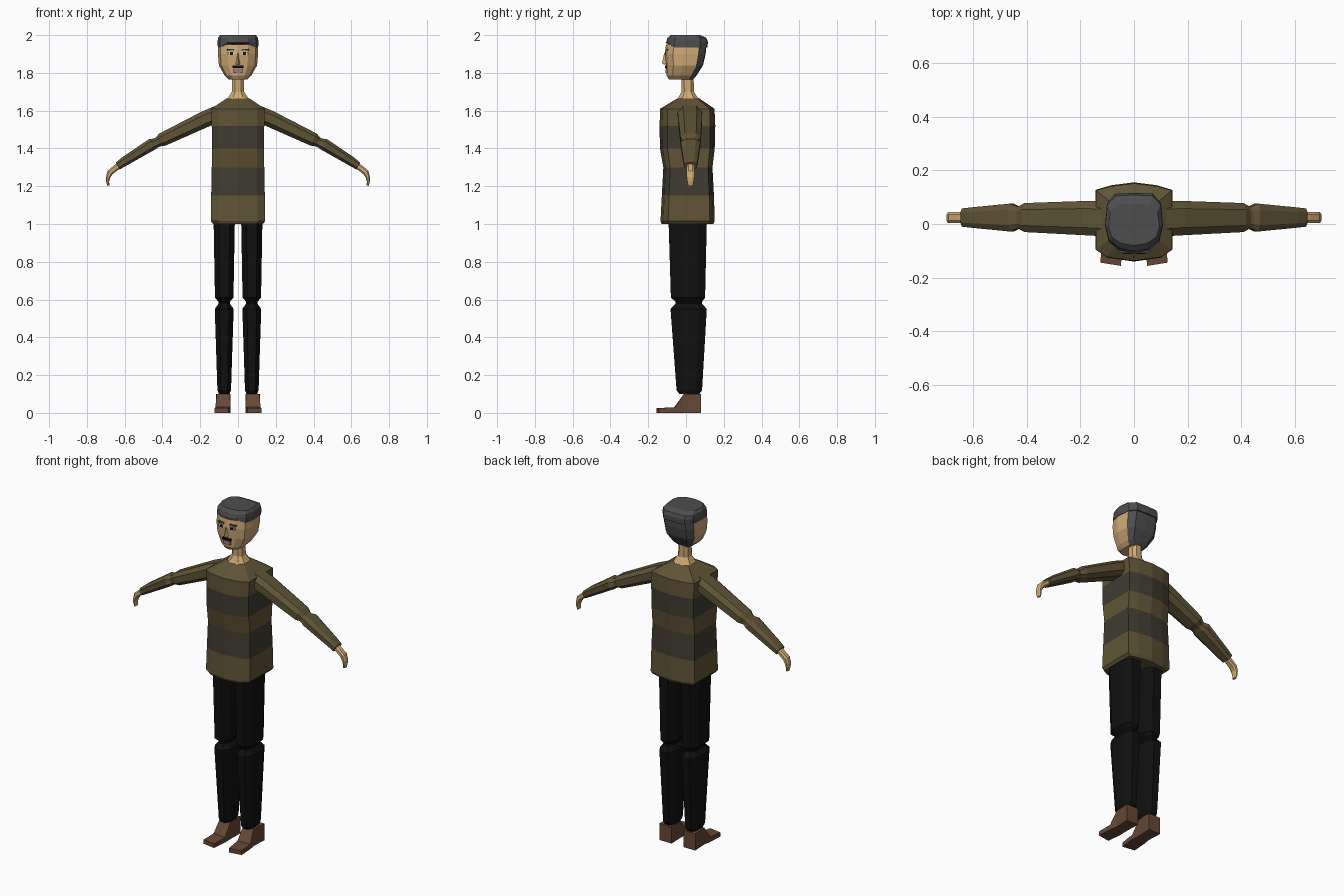
import bpy, bmesh
from mathutils import Vector as V

if "Cube" in bpy.data.objects:
    bpy.data.objects.remove(bpy.data.objects["Cube"])


def mat(name, r, g, b):
    m = bpy.data.materials.new(name)
    m.diffuse_color = (r, g, b, 1)
    m.use_nodes = True
    m.node_tree.nodes["Principled BSDF"].inputs["Base Color"].default_value = m.diffuse_color
    return m


OLIVE = mat("olive_knit", .115, .088, .037)
DARK = mat("dark_knit", .05, .045, .030)
BLACK = mat("black_cloth", .005, .005, .005)
SKIN = mat("skin", .62, .40, .18)
HAIR = mat("hair", .075, .075, .078)
SHOE = mat("shoe_leather", .13, .065, .035)
WHITE = mat("eye_white", .6, .6, .6)
LIP = mat("lip", .33, .2, .24)


def loft(name, section, frames, mats, mirror=False, pick=None):
    """Skin a section through frames (centre, u axis, v axis); mats is one per band."""
    bm = bmesh.new()
    rings = [[bm.verts.new(V(c) + V(u) * a + V(v) * b) for a, b in section] for c, u, v in frames]
    n = len(section)
    slots = list(dict.fromkeys(mats))
    for i in range(len(rings) - 1):
        for j in range(n):
            k = (j + 1) % n
            f = bm.faces.new((rings[i][j], rings[i][k], rings[i + 1][k], rings[i + 1][j]))
            m = pick(i, j) if pick else mats[min(i, len(mats) - 1)]
            f.material_index = slots.index(m)
    bm.faces.new(rings[0][::-1]).material_index = slots.index(mats[0])
    bm.faces.new(rings[-1]).material_index = slots.index(mats[-1])
    bmesh.ops.recalc_face_normals(bm, faces=bm.faces)
    me = bpy.data.meshes.new(name)
    bm.to_mesh(me)
    bm.free()
    for m in slots:
        me.materials.append(m)
    ob = bpy.data.objects.new(name, me)
    bpy.context.collection.objects.link(ob)
    if mirror:
        ob.modifiers.new("mirror", 'MIRROR')
    return ob


def upright(rings, x=0):
    """Horizontal frames from (z, x offset, half width, y front, y back)."""
    return [((x + dx, (f + b) / 2, z), (w, 0, 0), (0, (b - f) / 2, 0)) for z, dx, w, f, b in rings]


def both(half):
    """Complete a section given from front to back on the +x side."""
    return half + [(-a, b) for a, b in reversed(half) if a]


OCT = both([(.5, -1), (1, -.55), (1, .55), (.5, 1)])
BOX = both([(1, -1), (1, 1)])

# striped jumper
loft("jumper", both([(0, -1), (.72, -.9), (1, -.72), (1, .82), (.6, .93), (0, 1)]), upright([
    (1.0, 0, .132, -.128, .145), (1.015, 0, .144, -.135, .152), (1.15, 0, .142, -.128, .148),
    (1.30, 0, .139, -.12, .14), (1.40, 0, .138, -.138, .152), (1.52, 0, .139, -.14, .155),
    (1.61, 0, .142, -.137, .151), (1.665, 0, .06, -.045, .07)]),
    [OLIVE, OLIVE, DARK, OLIVE, DARK, OLIVE], pick=None)

# neck
loft("neck", OCT, upright([(1.65, 0, .066, -.055, .08), (1.672, 0, .05, -.038, .06),
                           (1.70, 0, .033, -.024, .042), (1.80, 0, .029, -.024, .04)]), [SKIN])

# head, with the back faces covered by hair
HEAD = both([(0, -1), (.5, -.9), (.88, -.6), (1, -.1), (.93, .65), (.65, .97), (0, 1)])
loft("head", HEAD, upright([
    (1.765, 0, .048, -.09, .036), (1.785, 0, .07, -.102, .055), (1.84, 0, .101, -.106, .09),
    (1.90, 0, .106, -.112, .104), (1.95, 0, .104, -.106, .108)]),
    [SKIN, HAIR], pick=lambda i, j: HAIR if 4 <= j <= 7 else SKIN)

# hair cap, fringe raised over the forehead
cap = loft("hair", HEAD, upright([
    (1.935, 0, .107, -.108, .114), (1.965, 0, .108, -.104, .116), (1.985, 0, .106, -.098, .108),
    (2.0, 0, .095, -.08, .075)]), [HAIR])
for v in cap.data.vertices:
    if v.co.z < 1.94 and v.co.y < -.08:
        v.co.z = 1.96

# face details
loft("nose", [(0, -1), (1, 1), (-1, 1)], upright([
    (1.845, 0, .02, -.118, -.09), (1.852, 0, .018, -.128, -.09), (1.905, 0, .008, -.115, -.09)]), [SKIN])
for name, m, x, z, w, h, y, two in (
        ("eye_white", WHITE, .036, 1.903, .017, .007, -.109, True),
        ("pupil", BLACK, .034, 1.903, .008, .007, -.111, True),
        ("eyebrow", HAIR, .038, 1.922, .02, .004, -.109, True),
        ("moustache", BLACK, 0, 1.832, .028, .006, -.112, False),
        ("mouth", LIP, 0, 1.811, .024, .011, -.109, False)):
    loft(name, BOX, upright([(z - h, x, w, y, -.085), (z + h, x, w, y, -.085)]), [m], two)


def tilted(rings, tx, tz):
    """Arm frames from (x, y, z, half thickness, half depth) across axis (tx, 0, tz)."""
    return [((x, y, z), (t * tx, 0, t * tz), (0, d, 0)) for x, y, z, t, d in rings]


# sleeves: upper arm, pinched elbow, forearm
loft("sleeve", OCT, tilted([
    (.10, .02, 1.585, .045, .066), (.17, .022, 1.557, .044, .064), (.40, .024, 1.447, .036, .054),
    (.424, .024, 1.434, .026, .042), (.434, .024, 1.429, .026, .042), (.455, .024, 1.422, .032, .052),
    (.60, .024, 1.332, .025, .038), (.637, .024, 1.307, .021, .034)], .47, .88), [OLIVE], True)

# curled hands
loft("hand", OCT, [((x, .024, z), (ux, 0, uz), (0, d, 0)) for x, z, ux, uz, d in (
    (.62, 1.315, .008, .014, .02), (.65, 1.295, .008, .014, .02), (.678, 1.272, .013, .009, .021),
    (.688, 1.245, .011, .001, .02), (.69, 1.225, .008, 0, .017), (.687, 1.203, .006, -.001, .013))],
    [SKIN], True)

# trouser legs with a pinched knee
loft("trouser_leg", OCT, upright([
    (.10, 0, .028, -.035, .07), (.12, 0, .036, -.05, .085), (.55, 0, .05, -.082, .11),
    (.578, 0, .03, -.055, .085), (.588, 0, .03, -.055, .085), (.61, 0, .049, -.08, .101),
    (1.005, 0, .056, -.092, .11)], .073), [BLACK], True)

# shoes: heel block sloping down to a flat, outward toe
loft("shoe", BOX, [((x, y, h / 2), (w, s, 0), (0, 0, h / 2)) for x, y, w, h, s in (
    (.078, .08, .039, .10, 0), (.077, -.012, .035, .10, 0), (.08, -.06, .04, .03, .002),
    (.087, -.15, .038, .025, .006))], [SHOE], True)
